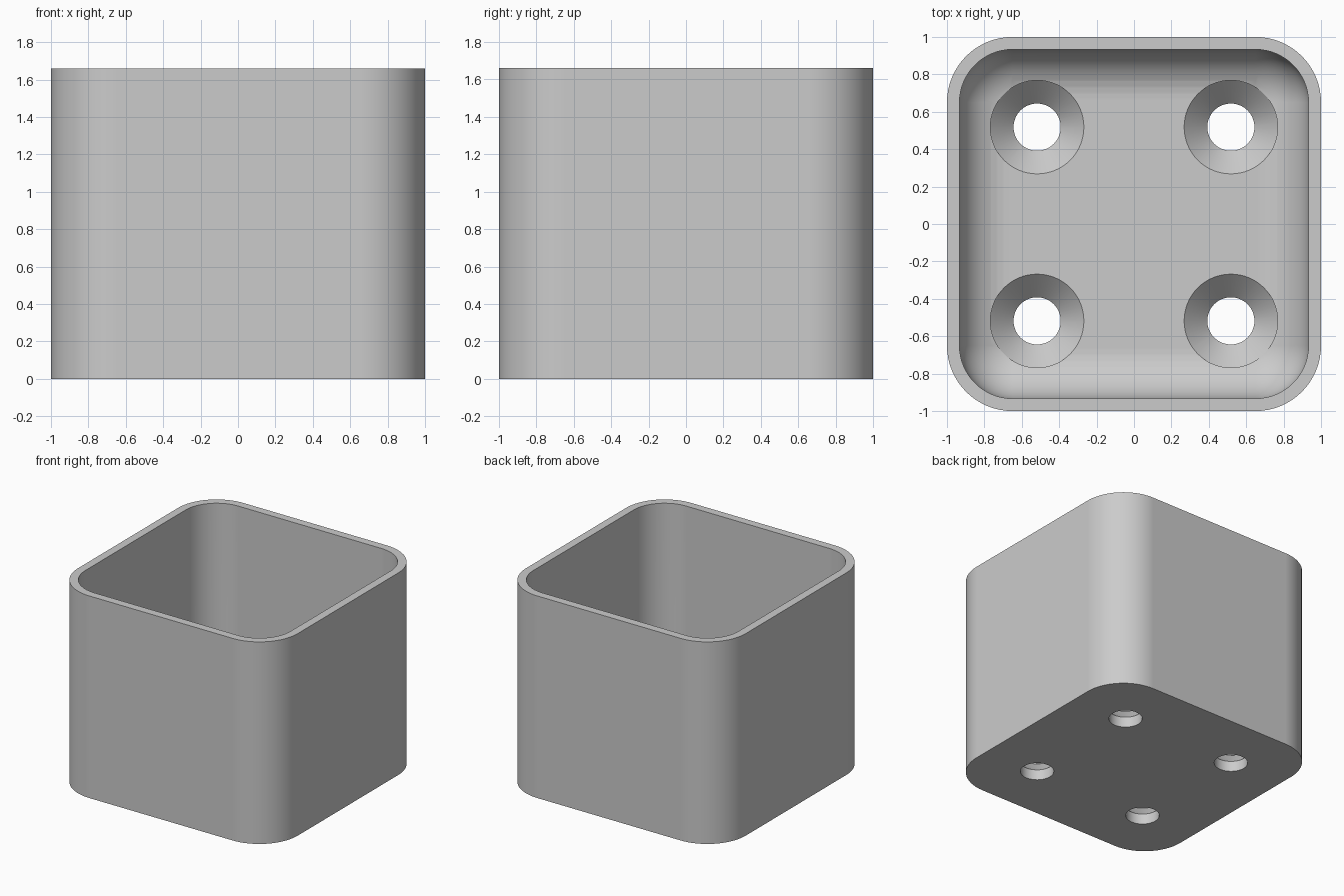
import bpy, bmesh
from math import sin, cos, pi

cube = bpy.data.objects.get("Cube")
if cube:
    bpy.data.objects.remove(cube, do_unlink=True)

HEIGHT, FLOOR = 1.66, 0.21
CORNER = 0.65            # centre of the rounded corners
R_OUT, R_IN = 0.35, 0.283
FILLET = 0.27            # rounding between inner walls and floor
HOLE, SINK, SPACING = 0.126, 0.25, 0.518

grey = bpy.data.materials.new("plain grey")
grey.use_nodes = True
colour = (0.6, 0.6, 0.6, 1)
grey.diffuse_color = colour
grey.node_tree.nodes["Principled BSDF"].inputs["Base Color"].default_value = colour


def rounded_square(radius, steps=16):
    points = []
    for q, (sx, sy) in enumerate([(1, 1), (-1, 1), (-1, -1), (1, -1)]):
        for i in range(steps + 1):
            a = (q + i / steps) * pi / 2
            points.append((sx * CORNER + radius * cos(a), sy * CORNER + radius * sin(a)))
    return points


def circle(radius, steps=64):
    return [(radius * cos(2 * pi * i / steps), radius * sin(2 * pi * i / steps))
            for i in range(steps)]


def stack(name, outline, profile, offset=(0, 0)):
    """Bridge outlines of the given (radius, height) pairs and cap both ends."""
    bm = bmesh.new()
    rings = [[bm.verts.new((x + offset[0], y + offset[1], z)) for x, y in outline(r)]
             for r, z in profile]
    for low, high in zip(rings, rings[1:]):
        for i in range(len(low)):
            j = (i + 1) % len(low)
            bm.faces.new((low[i], low[j], high[j], high[i]))
    bm.faces.new(rings[0][::-1])
    bm.faces.new(rings[-1])
    bmesh.ops.recalc_face_normals(bm, faces=bm.faces)
    mesh = bpy.data.meshes.new(name)
    bm.to_mesh(mesh)
    bm.free()
    mesh.materials.append(grey)
    obj = bpy.data.objects.new(name, mesh)
    bpy.context.collection.objects.link(obj)
    return obj


# Open box: outer wall, rim, inner wall, then the rounded edge down to the floor
profile = [(R_OUT, 0), (R_OUT, HEIGHT), (R_IN, HEIGHT)]
for i in range(13):
    a = i / 12 * pi / 2
    profile.append((R_IN - FILLET * (1 - cos(a)), FLOOR + FILLET * (1 - sin(a))))
box = stack("open_box", rounded_square, profile)
bpy.context.view_layer.objects.active = box
box.select_set(True)

# Four countersunk screw holes through the floor
neck = FLOOR - (SINK - HOLE)
for sx in (-1, 1):
    for sy in (-1, 1):
        cutter = stack("screw_hole_cutter", circle,
                       [(HOLE, -0.2), (HOLE, neck), (SINK, FLOOR), (SINK, FLOOR + 0.4)],
                       (sx * SPACING, sy * SPACING))
        cutter.hide_render = True
        cut = box.modifiers.new("screw_hole", 'BOOLEAN')
        cut.operation = 'DIFFERENCE'
        cut.solver = 'EXACT'
        cut.object = cutter
        bpy.ops.object.modifier_apply(modifier=cut.name)
        bpy.data.objects.remove(cutter, do_unlink=True)

bpy.ops.object.shade_smooth_by_angle(angle=pi / 6)
weighted = box.modifiers.new("even_shading", 'WEIGHTED_NORMAL')
weighted.keep_sharp = True
